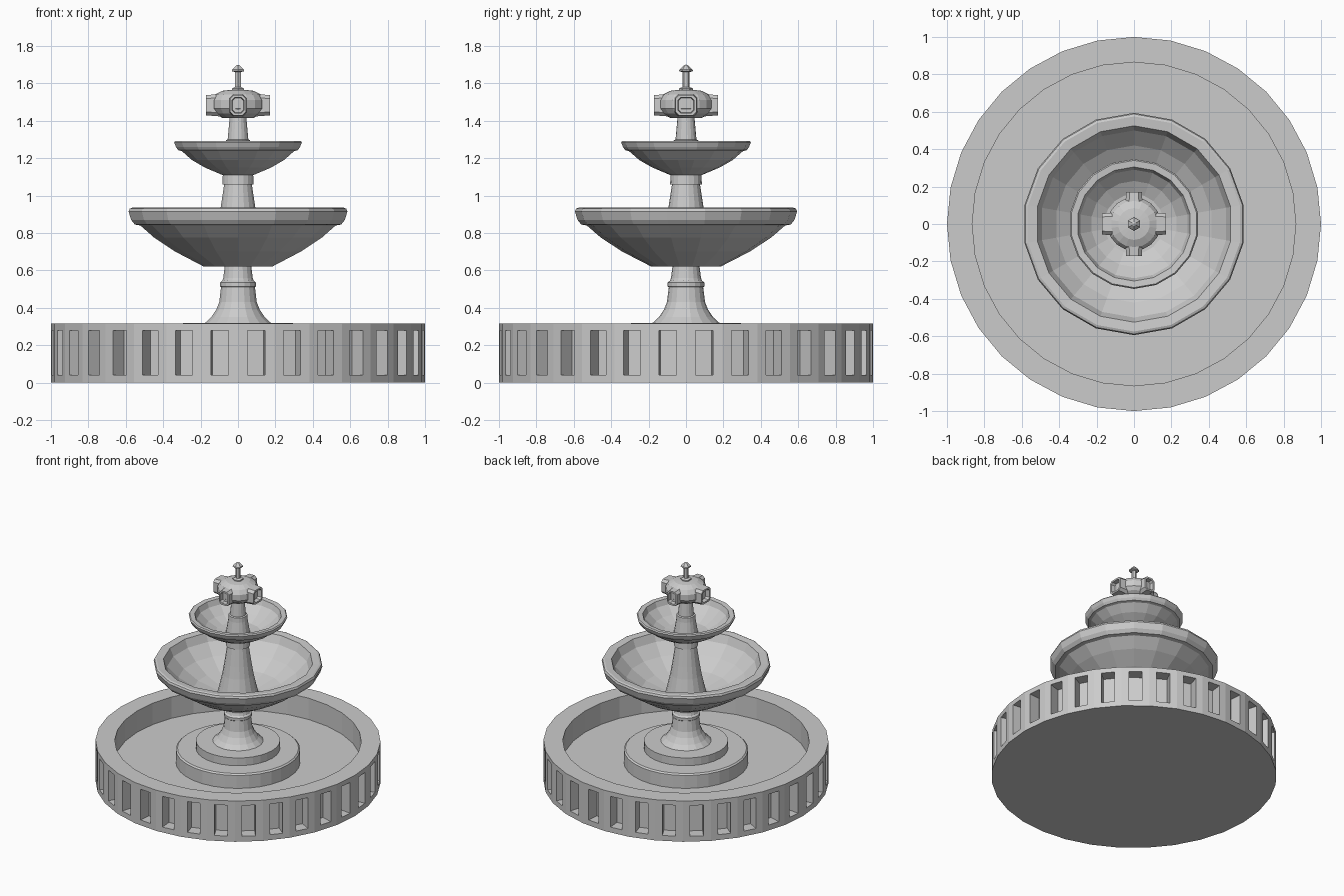
import bpy, bmesh, math
from mathutils import Vector

if "Cube" in bpy.data.objects:
    bpy.data.objects.remove(bpy.data.objects["Cube"])


def finish(bm, name):
    bmesh.ops.recalc_face_normals(bm, faces=bm.faces)
    me = bpy.data.meshes.new(name)
    bm.to_mesh(me)
    bm.free()
    ob = bpy.data.objects.new(name, me)
    bpy.context.collection.objects.link(ob)
    return ob


def lathe_bm(profile, n):
    """Revolve an (r, z) profile about z; r = 0 ends close to a point."""
    bm = bmesh.new()
    rings = []
    for r, z in profile:
        if r == 0:
            rings.append([bm.verts.new((0, 0, z))] * n)
        else:
            rings.append([bm.verts.new((r * math.cos(a), r * math.sin(a), z))
                          for a in (math.pi / 2 + 2 * math.pi * i / n for i in range(n))])
    for a, b in zip(rings, rings[1:]):
        for i in range(n):
            j = (i + 1) % n
            bm.faces.new(list(dict.fromkeys((a[i], a[j], b[j], b[i]))))
    return bm


def lathe(name, profile, n=18):
    return finish(lathe_bm(profile, n), name)


# Basin with one recessed panel in each outer face
bm = lathe_bm([(0, 0), (1, 0), (1, .315), (.865, .315), (.865, .15), (0, .15)], 32)
bmesh.ops.recalc_face_normals(bm, faces=bm.faces)
outer = [f for f in bm.faces if abs(f.normal.z) < .1 and f.calc_center_median().xy.length > .95]
bmesh.ops.inset_individual(bm, faces=outer, thickness=.02)
for f in outer:
    c, nrm = f.calc_center_median(), f.normal.copy()
    c.z = .16
    side = Vector((0, 0, 1)).cross(nrm)
    for v in f.verts:
        d = v.co - c
        v.co = c + side * math.copysign(.047, d.dot(side)) + Vector((0, 0, math.copysign(.119, d.z)))
for f in outer:
    nrm = f.normal.copy()
    new = bmesh.ops.extrude_discrete_faces(bm, faces=[f])["faces"][0]
    bmesh.ops.translate(bm, verts=new.verts, vec=-nrm * .09)
finish(bm, "basin")

# Stepped plinth
lathe("plinth", [(0, .14), (.436, .14), (.436, .25), (.425, .26), (.295, .26),
                 (.295, .32), (0, .32)], 32)

# Lower pedestal with ring moulding
lathe("pedestal", [(0, .31), (.178, .32), (.145, .35), (.118, .39), (.102, .43), (.092, .51),
                   (.098, .515), (.098, .535), (.085, .545), (.08, .56), (.07, .64), (0, .64)])

# Large bowl
lathe("large_bowl", [(0, .62), (.185, .62), (.34, .70), (.455, .775), (.53, .84), (.56, .845),
                     (.58, .87), (.594, .915), (.588, .93), (.575, .935), (.525, .93), (.50, .87),
                     (.42, .79), (.31, .72), (.17, .68), (0, .675)])

# Middle column with collar
lathe("middle_column", [(0, .67), (.15, .67), (.13, .75), (.11, .84), (.095, .93), (.075, 1.06),
                        (.085, 1.06), (.082, 1.12), (0, 1.12)])

# Small bowl
lathe("small_bowl", [(0, 1.11), (.085, 1.11), (.18, 1.15), (.25, 1.19), (.305, 1.238), (.325, 1.243),
                     (.337, 1.26), (.347, 1.285), (.34, 1.293), (.305, 1.29), (.29, 1.25),
                     (.23, 1.195), (.16, 1.16), (0, 1.145)])

# Upper column
lathe("upper_column", [(0, 1.14), (.088, 1.14), (.068, 1.26), (.066, 1.295), (.056, 1.30),
                       (.045, 1.42), (0, 1.43)])

# Spout head
lathe("spout_head", [(0, 1.415), (.085, 1.415), (.125, 1.44), (.143, 1.465), (.143, 1.51),
                     (.125, 1.54), (.085, 1.56), (.04, 1.565), (0, 1.565)])


# Four chamfered spout arms, each with a recessed opening
def spout_arm(name, angle, w):
    h, c = .054, .018
    section = [(w, -h + c), (w, h - c), (w - c, h), (-w + c, h),
               (-w, h - c), (-w, -h + c), (-w + c, -h), (w - c, -h)]
    bm = bmesh.new()
    rings = [[bm.verts.new((x, y * s, 1.483 + z * s)) for y, z in section]
             for x, s in ((.03, 1.1), (.10, 1.1), (.172, 1), (.172, .76), (.14, .7))]
    for a, b in zip(rings, rings[1:]):
        for i in range(8):
            bm.faces.new((a[i], a[(i + 1) % 8], b[(i + 1) % 8], b[i]))
    bm.faces.new(rings[0])
    bm.faces.new(rings[-1])
    finish(bm, name).rotation_euler.z = angle


for k, part in enumerate(("right", "back", "left", "front")):
    spout_arm(part + "_spout", k * math.pi / 2, .042 if k % 2 else .056)

# Finial
lathe("finial", [(0, 1.55), (.037, 1.55), (.037, 1.573), (.019, 1.58), (.019, 1.66), (.037, 1.665),
                 (.036, 1.673), (.012, 1.695), (0, 1.70)], 6)
